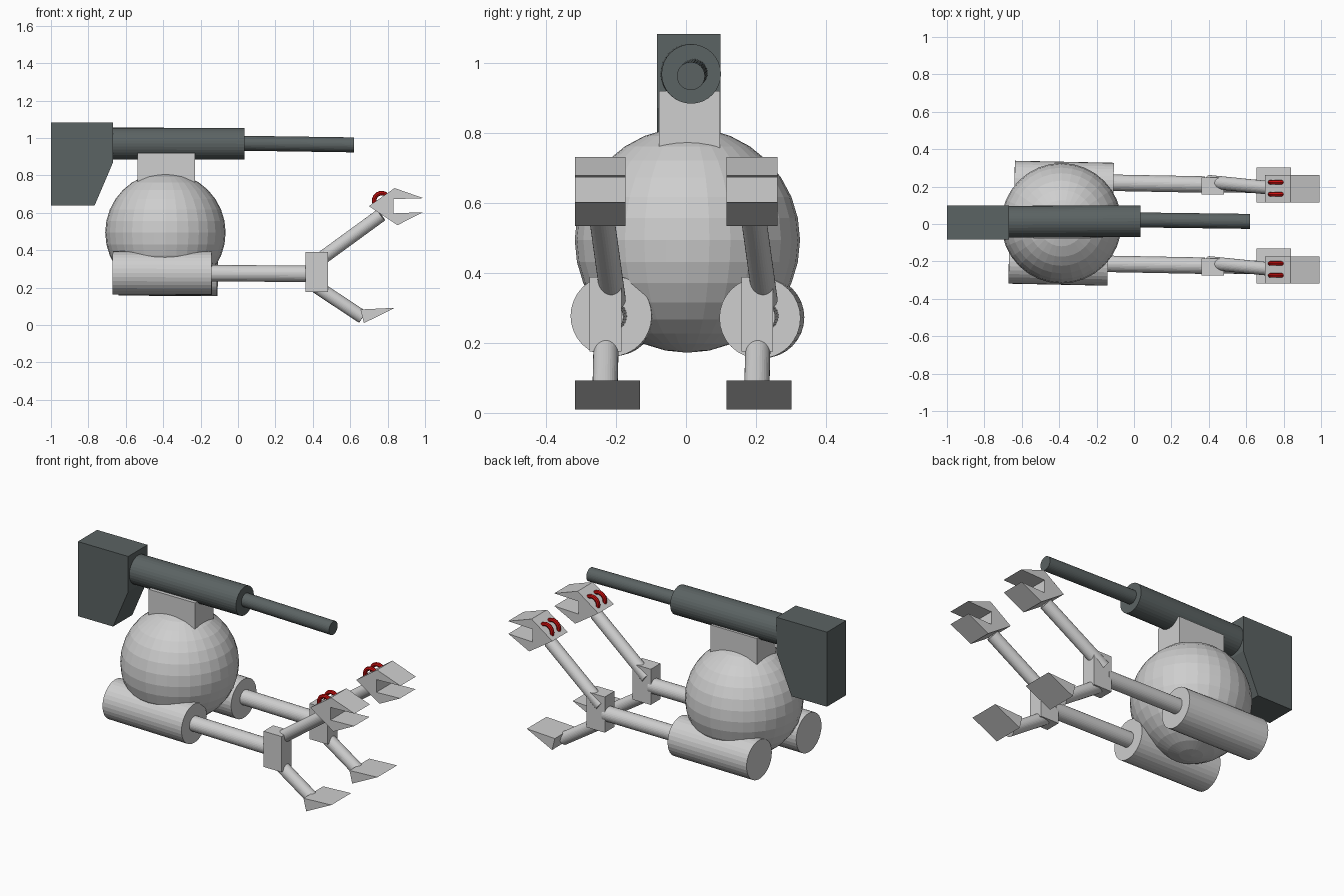
import bpy, bmesh, math
from mathutils import Vector

if "Cube" in bpy.data.objects:
    bpy.data.objects.remove(bpy.data.objects["Cube"])


def material(name, rgb):
    m = bpy.data.materials.new(name)
    m.diffuse_color = (*rgb, 1)
    m.use_nodes = True
    m.node_tree.nodes["Principled BSDF"].inputs["Base Color"].default_value = m.diffuse_color
    return m


LIGHT = material("light_grey", (0.62, 0.62, 0.62))
DARK = material("gunmetal", (0.105, 0.125, 0.125))
RED = material("red", (0.6, 0.005, 0.005))


def finish(bm, name, mat):
    bmesh.ops.recalc_face_normals(bm, faces=bm.faces)
    me = bpy.data.meshes.new(name)
    bm.to_mesh(me)
    bm.free()
    me.materials.append(mat)
    ob = bpy.data.objects.new(name, me)
    bpy.context.collection.objects.link(ob)
    return ob


def rod(name, a, b, r, mat=LIGHT):
    """Capped cylinder running from point a to point b."""
    a, b = Vector(a), Vector(b)
    bm = bmesh.new()
    bmesh.ops.create_cone(bm, cap_ends=True, segments=32, radius1=r, radius2=r, depth=(b - a).length)
    ob = finish(bm, name, mat)
    ob.location = (a + b) / 2
    ob.rotation_euler = (b - a).to_track_quat('Z', 'Y').to_euler()
    return ob


def prism(name, profile, y0, y1, mat=LIGHT):
    """Side profile in (x, z) extruded from y0 to y1."""
    bm = bmesh.new()
    face = bm.faces.new([bm.verts.new((x, y0, z)) for x, z in profile])
    ext = bmesh.ops.extrude_face_region(bm, geom=[face])
    verts = [g for g in ext["geom"] if isinstance(g, bmesh.types.BMVert)]
    bmesh.ops.translate(bm, verts=verts, vec=(0, y1 - y0, 0))
    return finish(bm, name, mat)


def box(name, x0, x1, y0, y1, z0, z1, mat=LIGHT):
    return prism(name, [(x0, z0), (x1, z0), (x1, z1), (x0, z1)], y0, y1, mat)


# Body sphere and neck
bm = bmesh.new()
bmesh.ops.create_uvsphere(bm, u_segments=32, v_segments=16, radius=0.322)
finish(bm, "body", LIGHT).location = (-0.388, 0.004, 0.494)
box("neck", -0.537, -0.23, -0.077, 0.097, 0.70, 0.92)

# Shoulder cannon
prism("cannon_stock", [(-1, 1.083), (-0.667, 1.083), (-0.667, 0.872), (-0.767, 0.638), (-1, 0.638)],
      -0.083, 0.099, DARK)
rod("cannon_body", (-0.68, 0.012, 0.97), (0.035, 0.015, 0.969), 0.085, DARK)
rod("cannon_barrel", (0.0, 0.022, 0.972), (0.62, 0.014, 0.963), 0.04, DARK)

# Two identical arms, the second one shifted sideways
claw = [(0.70, 0.636), (0.837, 0.732), (0.992, 0.678), (0.832, 0.673),
        (0.832, 0.597), (0.99, 0.603), (0.853, 0.534)]
finger = [(0.655, 0.083), (0.84, 0.092), (0.673, 0.01)]
for side, d, dx in (("right", 0.0, 0.0), ("left", 0.434, 0.03)):
    dz = -0.006 if d else 0
    rod(side + "_shoulder", (-0.669 + dx, -0.203 + d * 0.98, 0.279 + dz),
        (-0.14 + dx, -0.214 + d * 0.98, 0.277 + dz), 0.116)
    rod(side + "_upper_arm", (-0.2, -0.212 + d, 0.277), (0.38, -0.223 + d, 0.274), 0.044)
    box(side + "_elbow", 0.362, 0.482, -0.276 + d, -0.185 + d, 0.176, 0.389)
    rod(side + "_forearm", (0.40, -0.208 + d, 0.322), (0.765, -0.245 + d, 0.588), 0.036)
    rod(side + "_lower_arm", (0.40, -0.228 + d, 0.218), (0.667, -0.232 + d, 0.042), 0.036)
    prism(side + "_claw", claw, -0.318 + d, -0.173 + d)
    prism(side + "_lower_finger", finger, -0.318 + d, -0.132 + d)
    # Red rings on the back of the claw
    for i, y in enumerate((-0.275, -0.211)):
        bpy.ops.mesh.primitive_torus_add(major_radius=0.04, minor_radius=0.012, major_segments=24,
                                         minor_segments=8, location=(0.768, y + d, 0.665),
                                         rotation=(math.pi / 2, 0, 0))
        ring = bpy.context.object
        ring.name = f"{side}_claw_ring_{i + 1}"
        ring.data.materials.append(RED)
